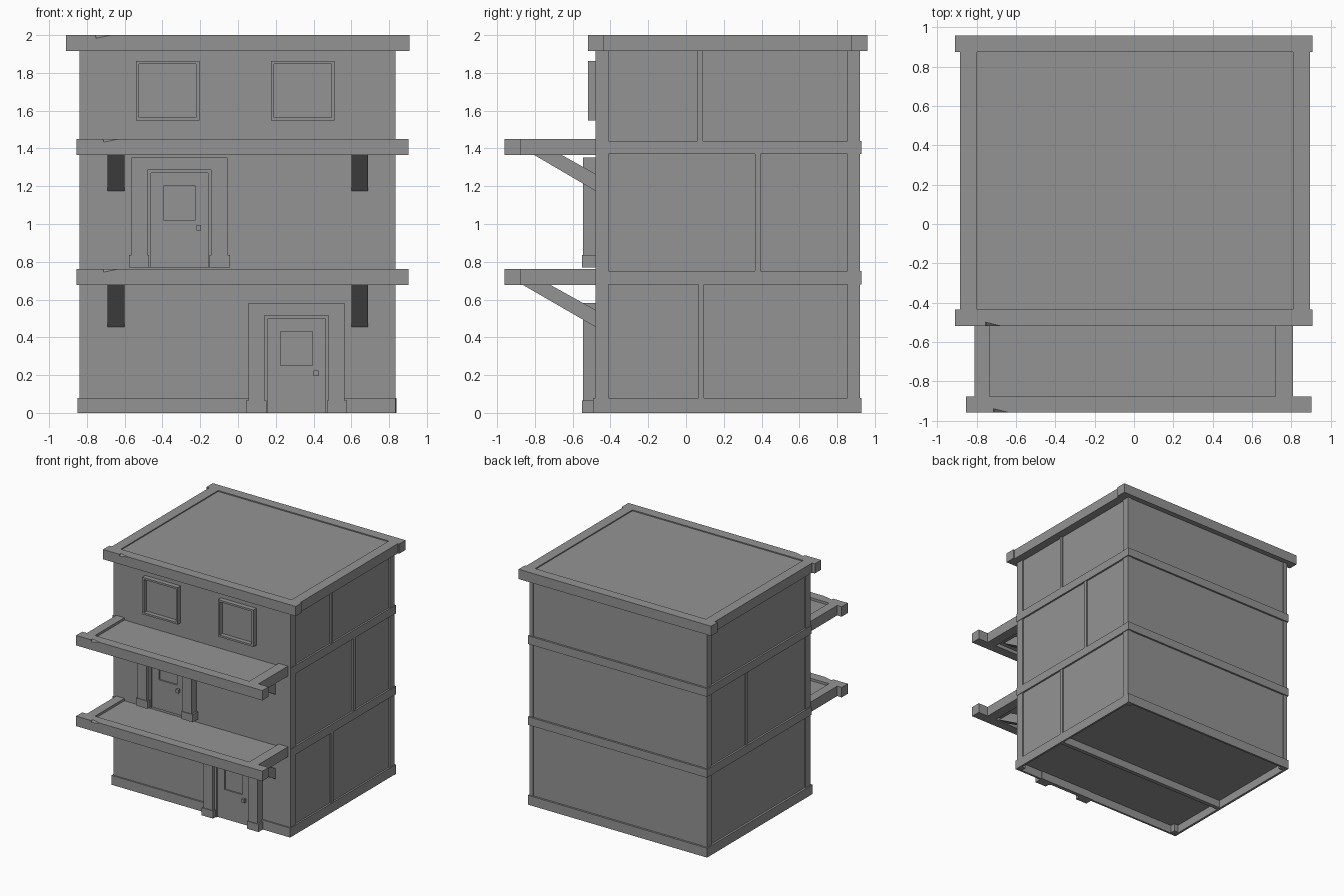
import bpy
import bmesh
from math import radians
from mathutils import Matrix, Vector

if "Cube" in bpy.data.objects:
    bpy.data.objects.remove(bpy.data.objects["Cube"], do_unlink=True)

GREY = (0.295, 0.295, 0.295, 1)
concrete = bpy.data.materials.new("plain grey")
concrete.use_nodes = True
concrete.diffuse_color = GREY
concrete.node_tree.nodes["Principled BSDF"].inputs["Base Color"].default_value = GREY


def finish(name, bm):
    bmesh.ops.recalc_face_normals(bm, faces=bm.faces)
    mesh = bpy.data.meshes.new(name)
    bm.to_mesh(mesh)
    bm.free()
    mesh.materials.append(concrete)
    obj = bpy.data.objects.new(name, mesh)
    bpy.context.collection.objects.link(obj)
    return obj


def box(name, x0, x1, y0, y1, z0, z1):
    bm = bmesh.new()
    lo, hi = Vector((x0, y0, z0)), Vector((x1, y1, z1))
    place = Matrix.Translation((lo + hi) / 2) @ Matrix.Diagonal((hi - lo).to_4d())
    bmesh.ops.create_cube(bm, size=1, matrix=place)
    return finish(name, bm)


def extrude_yz(name, profile, x0, x1):
    """Sweep a side profile of (y, z) points along x."""
    bm = bmesh.new()
    face = bm.faces.new([bm.verts.new((x0, y, z)) for y, z in profile])
    swept = bmesh.ops.extrude_face_region(bm, geom=[face])
    verts = [v for v in swept["geom"] if isinstance(v, bmesh.types.BMVert)]
    bmesh.ops.translate(bm, vec=(x1 - x0, 0, 0), verts=verts)
    return finish(name, bm)


def chip(obj, x, y, z):
    """Break a small shallow notch out of the top front edge of a beam."""
    cutter = box("chip_cutter", -0.06, 0.06, -0.04, 0.04, -0.04, 0.04)
    cutter.matrix_world = Matrix.Translation((x, y - 0.018, z + 0.032)) @ Matrix.Rotation(
        radians(-12), 4, "Y") @ Matrix.Rotation(radians(40), 4, "X")
    mod = obj.modifiers.new("chip", "BOOLEAN")
    mod.operation = "DIFFERENCE"
    mod.object = cutter
    bpy.context.view_layer.objects.active = obj
    bpy.ops.object.modifier_apply(modifier=mod.name)
    bpy.data.objects.remove(cutter, do_unlink=True)


# Walls and corner posts
box("wall_core", -0.832, 0.822, -0.47, 0.914, 0.07, 1.95)
box("front_wall", -0.84, 0.833, -0.48, -0.41, 0.07, 1.93)
for side, x0, x1 in (("right", -0.84, -0.805), ("left", 0.798, 0.833)):
    box(f"back_post_{side}", x0, x1, 0.855, 0.92, 0.07, 1.93)

# Side wall studs
for floor, y, z0, z1 in (("ground", 0.065, 0.07, 0.7), ("middle", 0.365, 0.74, 1.38),
                         ("upper", 0.06, 1.42, 1.93)):
    box(f"{floor}_stud", 0.8, 0.833, y, y + 0.03, z0, z1)
box("middle_stud_right", -0.84, -0.8, 0.365, 0.395, 0.74, 1.38)

# Thin base skirt with corner feet and a cross beam underneath
box("base_front", -0.85, 0.835, -0.492, -0.475, 0, 0.08)
box("base_back", -0.85, 0.84, 0.912, 0.93, 0, 0.08)
box("base_right", -0.85, -0.83, -0.48, 0.92, 0, 0.08)
box("base_left", 0.82, 0.837, -0.48, 0.92, 0, 0.08)
box("base_cross_beam", -0.84, 0.83, 0.05, 0.085, 0.005, 0.08)
for side, x in (("right", -0.84), ("left", 0.78)):
    for end, y in (("front", -0.48), ("back", 0.875)):
        box(f"base_foot_{end}_{side}", x, x + 0.05, y, y + 0.045, 0.005, 0.08)

# Floor bands on the sides and back
for name, z0, z1 in (("lower", 0.68, 0.75), ("upper", 1.37, 1.44)):
    box(f"{name}_band_back", -0.85, 0.84, 0.85, 0.93, z0, z1)
    box(f"{name}_band_right", -0.848, -0.77, -0.478, 0.86, z0, z1)
    box(f"{name}_band_left", 0.76, 0.837, -0.478, 0.86, z0, z1)

# Roof rim and sunken roof panel
rim = box("roof_rim_front", -0.91, 0.908, -0.52, -0.435, 1.917, 2)
chip(rim, -0.7, -0.52, 2)
box("roof_rim_back", -0.91, 0.908, 0.875, 0.96, 1.917, 2)
box("roof_rim_right", -0.885, -0.8, -0.44, 0.88, 1.917, 2)
box("roof_rim_left", 0.81, 0.895, -0.44, 0.88, 1.917, 2)
box("roof_panel", -0.82, 0.82, -0.45, 0.89, 1.93, 1.991)


# Balcony canopies: chipped front beam, side beams, panel and braces
def canopy(name, top, brace_y, brace_drop):
    low = top - 0.085
    beam = box(f"{name}_canopy_front", -0.855, 0.902, -0.96, -0.877, low, top)
    chip(beam, -0.66, -0.96, top)
    for side, x0, x1 in (("right", -0.812, -0.735), ("left", 0.72, 0.808)):
        box(f"{name}_canopy_side_{side}", x0, x1, -0.88, -0.47, low, top)
    box(f"{name}_canopy_panel", -0.75, 0.74, -0.89, -0.47, top - 0.055, top - 0.02)
    wall_z = low - brace_drop
    for side, x0, x1 in (("right", -0.69, -0.6), ("left", 0.6, 0.688)):
        extrude_yz(f"{name}_brace_{side}", [(brace_y, low + 0.01), (brace_y + 0.145, low + 0.01),
                   (-0.47, wall_z + 0.09), (-0.47, wall_z)], x0, x1)


canopy("lower", 0.762, -0.88, 0.227)
canopy("upper", 1.45, -0.82, 0.195)


# Doors with a stepped surround
def door(name, x, z):
    cx = x + 0.255
    for side, s in (("right", -1), ("left", 1)):
        def strip(part, a, b, y, z0, z1):
            lo, hi = sorted((cx + s * a, cx + s * b))
            box(f"{name}_{part}_{side}", lo, hi, y, -0.47, z + z0, z + z1)
        strip("jamb", 0.17, 0.255, -0.545, 0, 0.52)
        strip("foot", 0.16, 0.268, -0.55, 0, 0.065)
        strip("door_trim", 0.15, 0.172, -0.515, 0, 0.515)
    box(f"{name}_lintel", x, x + 0.51, -0.545, -0.47, z + 0.515, z + 0.583)
    box(f"{name}_door_trim_top", cx - 0.172, cx + 0.172, -0.515, -0.47, z + 0.5, z + 0.52)
    # Door leaf as four rails around a sunken pane
    y = -0.502
    box(f"{name}_door_rail_right", cx - 0.15, cx - 0.085, y, -0.47, z, z + 0.5)
    box(f"{name}_door_rail_left", cx + 0.085, cx + 0.15, y, -0.47, z, z + 0.5)
    box(f"{name}_door_rail_top", cx - 0.085, cx + 0.085, y, -0.47, z + 0.432, z + 0.5)
    box(f"{name}_door_rail_bottom", cx - 0.085, cx + 0.085, y, -0.47, z, z + 0.25)
    box(f"{name}_door_pane", cx - 0.09, cx + 0.09, -0.49, -0.47, z + 0.24, z + 0.44)
    box(f"{name}_door_knob", cx + 0.09, cx + 0.115, -0.525, -0.47, z + 0.195, z + 0.225)


door("ground", 0.055, 0)
door("middle", -0.565, 0.77)

# Window frames with sunken panes
for side, x in (("right", -0.54), ("left", 0.175)):
    bm = bmesh.new()
    corners = [(x, 1.548), (x + 0.335, 1.548), (x + 0.335, 1.863), (x, 1.863)]
    face = bm.faces.new([bm.verts.new((a, -0.47, b)) for a, b in corners])
    swept = bmesh.ops.extrude_face_region(bm, geom=[face])
    bmesh.ops.translate(bm, vec=(0, -0.05, 0),
                        verts=[g for g in swept["geom"] if isinstance(g, bmesh.types.BMVert)])
    bm.normal_update()
    front = min(bm.faces, key=lambda f: f.calc_center_median().y)
    bmesh.ops.inset_region(bm, faces=[front], thickness=0.023)
    pane = bmesh.ops.extrude_face_region(bm, geom=[front])
    bmesh.ops.translate(bm, vec=(0, 0.037, 0),
                        verts=[g for g in pane["geom"] if isinstance(g, bmesh.types.BMVert)])
    bmesh.ops.delete(bm, geom=[front], context="FACES")
    finish(f"window_{side}", bm)
